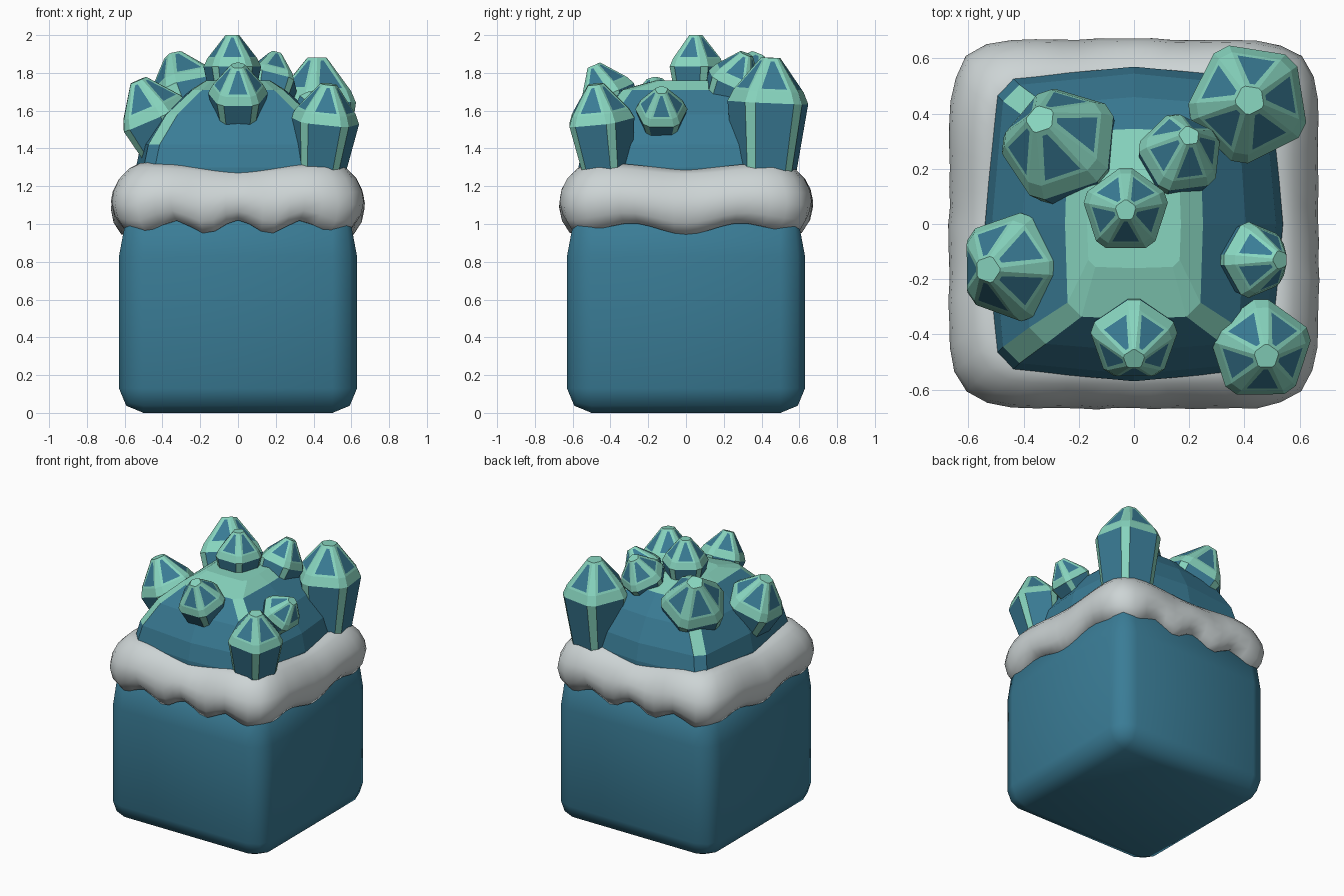
import bpy, bmesh, math, random
from mathutils import Vector, Matrix

if "Cube" in bpy.data.objects:
    bpy.data.objects.remove(bpy.data.objects["Cube"])

random.seed(4)


def material(name, rgb):
    m = bpy.data.materials.new(name)
    m.diffuse_color = (*rgb, 1)
    m.use_nodes = True
    m.node_tree.nodes["Principled BSDF"].inputs["Base Color"].default_value = m.diffuse_color
    return m


BLUE = material("deep blue", (0.042, 0.202, 0.305))
MINT = material("mint", (0.245, 0.665, 0.52))
SNOW = material("snow grey", (0.61, 0.66, 0.665))


def finish(bm, name, mats, smooth=False):
    bmesh.ops.recalc_face_normals(bm, faces=bm.faces)
    me = bpy.data.meshes.new(name)
    for f in bm.faces:
        f.smooth = smooth
    bm.to_mesh(me)
    bm.free()
    for m in mats:
        me.materials.append(m)
    ob = bpy.data.objects.new(name, me)
    bpy.context.collection.objects.link(ob)
    return ob


def loft(bm, rings, color=lambda level, i: 0, cap=(0, 0)):
    """Skin a stack of closed rings; cap gives end materials, None leaves open."""
    vs = [[bm.verts.new(p) for p in ring] for ring in rings]
    n = len(vs[0])
    faces = {}
    for k in range(len(vs) - 1):
        for i in range(n):
            j = (i + 1) % n
            f = bm.faces.new((vs[k][i], vs[k][j], vs[k + 1][j], vs[k + 1][i]))
            f.material_index = color(k, i)
            faces[k, i] = f
    if cap:
        for ring, c in ((vs[0], cap[0]), (vs[-1], cap[1])):
            bm.faces.new(ring).material_index = c
    return faces


# Body: rounded block, upper rounding stretched under the snow
bm = bmesh.new()
bmesh.ops.create_cube(bm, size=1)
for v in bm.verts:
    v.co = Vector((v.co.x * 1.26, v.co.y * 1.26, (v.co.z + 0.5) * 0.96))
bmesh.ops.bevel(bm, geom=bm.edges[:], offset=0.13, segments=2, profile=0.5,
                affect='EDGES')
for v in bm.verts:
    if v.co.z > 0.83:
        v.co.z = 0.83 + (v.co.z - 0.83) * 2.2
finish(bm, "body", [BLUE], True)


# Snow collar: rounded square ring with a scalloped lower rim
def collar_point(a, h, z):
    c, s = math.cos(a), math.sin(a)
    r = h / (abs(c) ** 7 + abs(s) ** 7) ** (1 / 7)
    return Vector((r * c, r * s, z))


N = 64
profile = [(0.55, 0.0), (0.615, 0.0), (0.655, 0.06), (0.67, 0.13), (0.66, 0.19),
           (0.63, 0.255), (0.58, 0.31), (0.53, 0.335), (0.47, 0.32), (0.42, 0.25)]
rings = [[] for _ in profile]
for i in range(N):
    a = 2 * math.pi * i / N
    p = collar_point(a, 0.62, 0)
    wx = min(1, max(0, (abs(math.cos(a)) - abs(math.sin(a))) * 2 + 0.5))
    front = 0.985 + 0.035 * math.cos(2 * math.pi * p.x / 0.34)
    side = 0.975 - 0.03 * math.cos(2 * math.pi * p.y / 0.6)
    low = wx * side + (1 - wx) * front
    corner = math.sin(2 * a) ** 2
    bump = random.uniform(-0.004, 0.004)
    for k, (h, dz) in enumerate(profile):
        t = min(1, dz / 0.3)
        base = low * (1 - t) + (0.955 + 0.035 * corner) * t
        rings[k].append(collar_point(a, h + (bump if 0 < k < 6 else 0), base + dz))
bm = bmesh.new()
loft(bm, rings, cap=None)
finish(bm, "snow_collar", [SNOW], True)


# Mound: stacked chamfered squares with slightly bulging sides
def square_ring(hx, hy, c, b, z):
    pts = []
    for q in range(4):
        u, v = (hx, hy) if q % 2 == 0 else (hy, hx)
        m = Matrix.Rotation(q * math.pi / 2, 3, 'Z')
        for p in ((u - c, -v + c * 0.15), (u - c * 0.15, -v + c), (u + b, 0)):
            pts.append(m @ Vector((p[0], p[1], z)))
    return pts


mound = [square_ring(0.51, 0.54, 0.07, 0.03, 1.1),
         square_ring(0.51, 0.54, 0.07, 0.03, 1.3),
         square_ring(0.485, 0.515, 0.07, 0.03, 1.42),
         square_ring(0.39, 0.445, 0.07, 0.015, 1.58),
         square_ring(0.25, 0.345, 0.06, 0.0, 1.71),
         square_ring(0.17, 0.16, 0.03, 0.0, 1.76)]
bm = bmesh.new()
loft(bm, mound, lambda k, i: 1 if k == 4 or (k in (2, 3) and i % 3 == 0) else 0,
     cap=(0, 1))
finish(bm, "mound", [BLUE, MINT])


# Crystals: flared five-sided prisms with mint edges and blue panels
def crystal(name, base, tip, r, spin):
    base, tip = Vector(base), Vector(tip)
    axis = tip - base
    L = axis.length
    levels = [(0.74, 0), (1.0, L - 1.08 * r), (0.87, L - 0.8 * r), (0.24, L)]
    rings = []
    for scale, z in levels:
        ring = []
        for k in range(5):
            for d in (-8, 8):
                a = math.radians(spin + 72 * k + d)
                ring.append(Vector((r * scale * math.cos(a),
                                    r * scale * math.sin(a), z)))
        rings.append(ring)
    bm = bmesh.new()
    faces = loft(bm, rings, lambda k, i: 0 if k == 0 and i % 2 else 1, cap=(0, 1))
    bmesh.ops.recalc_face_normals(bm, faces=bm.faces)
    panels = [f for (k, i), f in faces.items() if k == 2 and i % 2]
    bmesh.ops.inset_individual(bm, faces=panels, thickness=0.12 * r)
    for f in panels:
        f.material_index = 0
    turn = Vector((0, 0, 1)).rotation_difference(axis).to_matrix().to_4x4()
    bm.transform(Matrix.Translation(base) @ turn)
    finish(bm, name, [BLUE, MINT])


for args in (
        ("crystal_back_right", (0.41, 0.42, 1.22), (0.42, 0.45, 1.88), 0.22, 45),
        ("crystal_front_right", (0.43, -0.42, 1.26), (0.48, -0.48, 1.74), 0.185, 90),
        ("crystal_left", (-0.34, -0.145, 1.33), (-0.53, -0.165, 1.76), 0.2, 0),
        ("crystal_right", (0.36, -0.13, 1.5), (0.53, -0.13, 1.71), 0.14, 180),
        ("crystal_front", (0, -0.34, 1.5), (0, -0.49, 1.84), 0.16, 90),
        ("crystal_back_left", (-0.19, 0.19, 1.45), (-0.34, 0.38, 1.89), 0.22, 250),
        ("crystal_centre", (-0.03, 0.05, 1.65), (-0.03, 0.05, 2.0), 0.155, 90),
        ("crystal_back", (0.13, 0.17, 1.55), (0.2, 0.32, 1.9), 0.155, 100)):
    crystal(*args)
